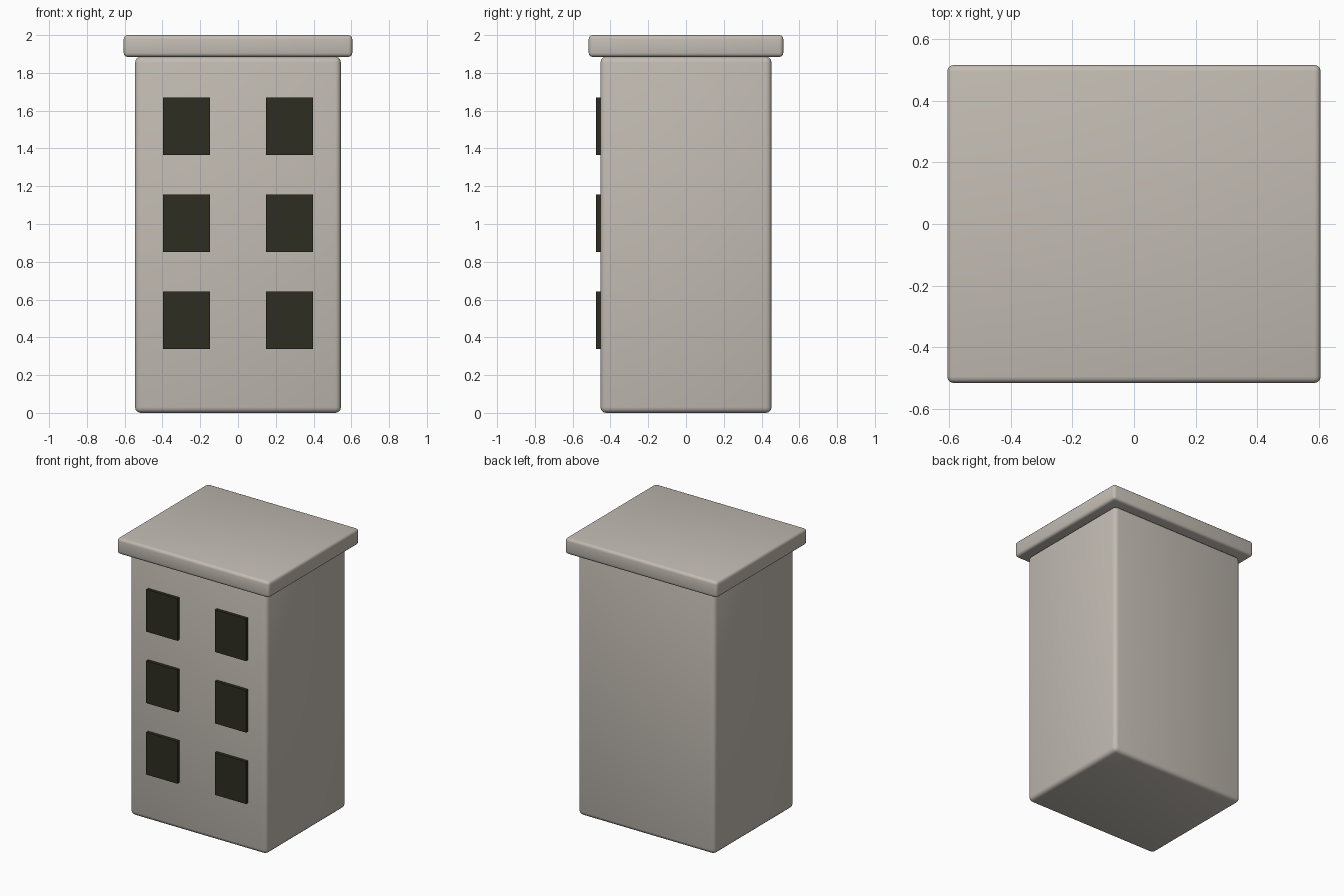
import bpy
import math

cube = bpy.data.objects.get("Cube")
if cube:
    bpy.data.objects.remove(cube, do_unlink=True)


def make_material(name, color):
    mat = bpy.data.materials.new(name)
    mat.use_nodes = True
    mat.diffuse_color = color
    mat.node_tree.nodes["Principled BSDF"].inputs["Base Color"].default_value = color
    return mat


def box(name, center, size, mat, bevel=0.0):
    bpy.ops.mesh.primitive_cube_add(size=1, location=center)
    obj = bpy.context.object
    obj.name = name
    obj.scale = size
    bpy.ops.object.transform_apply(location=False, rotation=False, scale=True)
    obj.data.materials.append(mat)
    if bevel:
        mod = obj.modifiers.new("rounded_edges", "BEVEL")
        mod.width = bevel
        mod.segments = 3
        bpy.ops.object.modifier_apply(modifier=mod.name)
        bpy.ops.object.shade_smooth_by_angle(angle=math.radians(40))
    return obj


stone = make_material("warm_grey_stone", (0.54, 0.50, 0.45, 1))
glass = make_material("dark_window", (0.027, 0.026, 0.016, 1))

# Tower block and overhanging roof slab
BODY_TOP = 1.885
FRONT = -0.453
box("building_body", (0, 0, BODY_TOP / 2), (1.09, -2 * FRONT, BODY_TOP), stone, 0.03)
box("roof_slab", (0, 0, (BODY_TOP + 2) / 2), (1.21, 1.03, 2 - BODY_TOP), stone, 0.02)

# Two columns of raised windows on three floors
for floor in range(3):
    for side, label in ((-1, "right"), (1, "left")):
        box(f"window_{label}_floor_{floor + 1}",
            (side * 0.273, FRONT, 0.49 + floor * 0.514),
            (0.248, 0.046, 0.304), glass)
